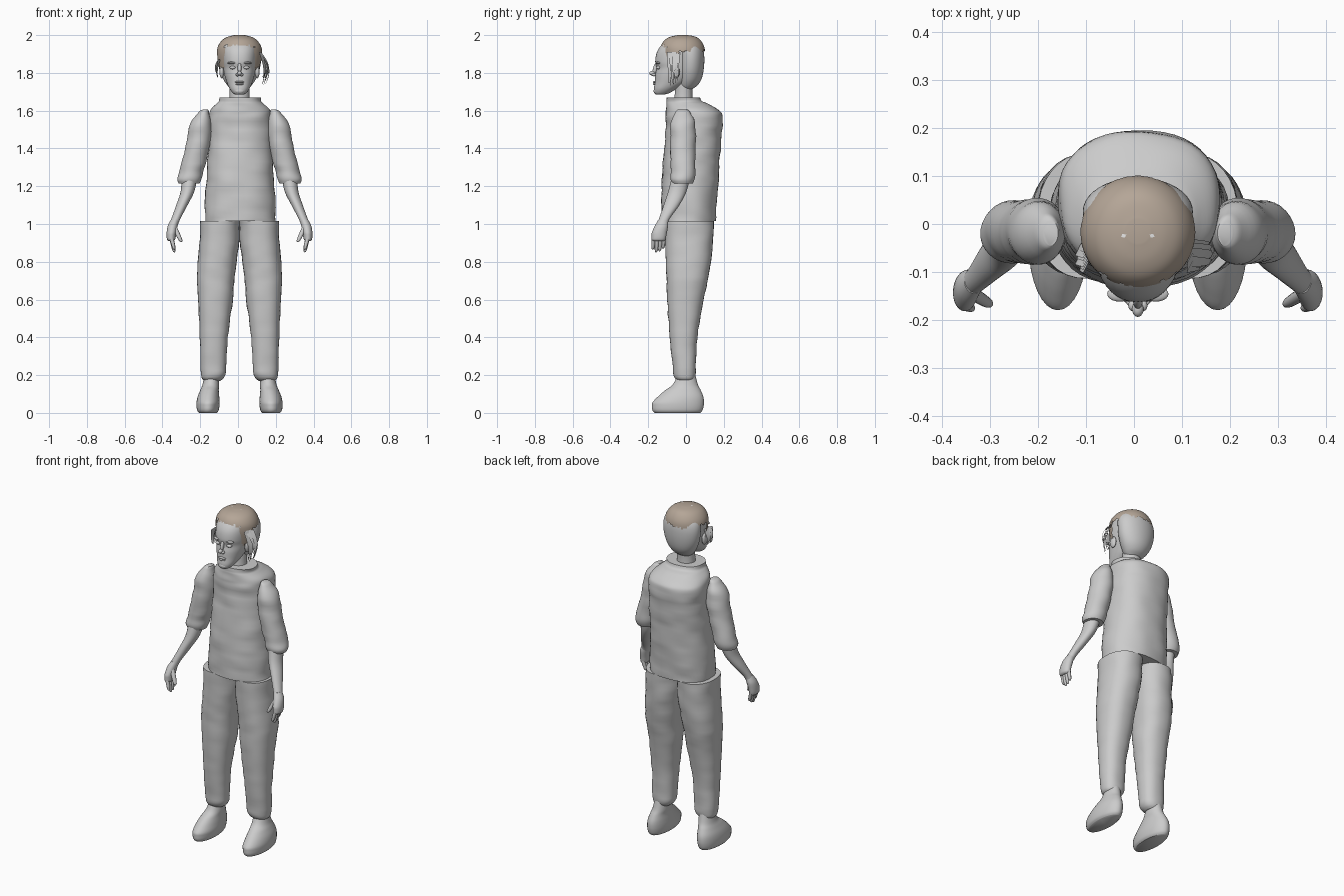
import bpy, bmesh, math, random
from mathutils import Vector, Matrix, noise

random.seed(4)
if "Cube" in bpy.data.objects:
    bpy.data.objects.remove(bpy.data.objects["Cube"], do_unlink=True)

MID = 0.008  # slight sideways offset of the body axis


def material(name, r, g, b):
    m = bpy.data.materials.new(name)
    m.use_nodes = True
    m.diffuse_color = (r, g, b, 1)
    m.node_tree.nodes["Principled BSDF"].inputs["Base Color"].default_value = (r, g, b, 1)
    return m


grey = material("plain grey", 0.6, 0.6, 0.6)
tan = material("hair tan", 0.46, 0.38, 0.31)
pale = material("pale grey", 0.75, 0.75, 0.75)


def finish(name, bm, mat, angle=50):
    bmesh.ops.recalc_face_normals(bm, faces=bm.faces)
    mesh = bpy.data.meshes.new(name)
    bm.to_mesh(mesh)
    bm.free()
    obj = bpy.data.objects.new(name, mesh)
    bpy.context.collection.objects.link(obj)
    mesh.materials.append(mat)
    bpy.ops.object.select_all(action="DESELECT")
    obj.select_set(True)
    bpy.context.view_layer.objects.active = obj
    bpy.ops.object.shade_smooth_by_angle(angle=math.radians(angle))
    return obj


def refine(rings, steps):
    """Smooth curve through the rings, never overshooting them."""
    out = []
    last = len(rings) - 1
    for i in range(last):
        a, b, c, d = (rings[min(max(k, 0), last)] for k in (i - 1, i, i + 1, i + 2))
        for j in range(steps):
            t = j / steps
            row = []
            for p, q, r, s in zip(a, b, c, d):
                v = q + t * ((r - p) + t * ((2*p - 5*q + 4*r - s) + t * (3*(q - r) + s - p))) / 2
                row.append(min(max(v, min(q, r)), max(q, r)))
            out.append(row)
    return out + [rings[-1]]


def loft_mesh(rings, side=1, n=32, power=2, steps=5, wrinkle=0):
    """Rings are (height, x low, x high, y low, y high)."""
    bm = bmesh.new()
    loops = []
    for z, x0, x1, y0, y1 in refine(rings, steps):
        loop = []
        for k in range(n):
            a = math.tau * k / n
            c, s = math.cos(a), math.sin(a)
            c = math.copysign(abs(c) ** (2 / power), c)
            s = math.copysign(abs(s) ** (2 / power), s)
            x, y = (x0 + x1 + (x1 - x0) * c) / 2, (y0 + y1 + (y1 - y0) * s) / 2
            if wrinkle:
                f = wrinkle * noise.noise(Vector((x * 9, y * 9, z * 22)))
                x, y = x + f * c, y + f * s
            loop.append(bm.verts.new((MID + side * x, y, z)))
        loops.append(loop)
    for lo, hi in zip(loops, loops[1:]):
        for k in range(n):
            bm.faces.new((lo[k], lo[k - 1], hi[k - 1], hi[k]))
    bm.faces.new(loops[0])
    bm.faces.new(loops[-1])
    return bm


def loft(name, rings, **kw):
    return finish(name, loft_mesh(rings, **kw), grey)


def blob(name, centre, size, tilt=0):
    bm = bmesh.new()
    bmesh.ops.create_uvsphere(bm, u_segments=20, v_segments=12, radius=1)
    m = (Matrix.Translation(Vector(centre) + Vector((MID, 0, 0)))
         @ Matrix.Rotation(tilt, 4, "X") @ Matrix.Diagonal((*size, 1)))
    bmesh.ops.transform(bm, matrix=m, verts=bm.verts)
    return finish(name, bm, grey)


def finger(name, top, end, r, side):
    """Tapered digit with a rounded tip."""
    rings = []
    for t, w in ((0, 1), (0.4, 1), (0.8, 0.85), (0.95, 0.6), (1, 0.15)):
        p = Vector(top).lerp(Vector(end), t)
        rings.append((p.z, p.x - r * w, p.x + r * w, p.y - r * w, p.y + r * w))
    loft(name, rings, side=side, n=12, steps=2)


# Shirt body with rounded shoulders and a short collar
loft("shirt", [
    (1.015, -.185, .19, -.13, .155), (1.15, -.18, .187, -.13, .165),
    (1.3, -.17, .178, -.125, .177), (1.45, -.165, .172, -.11, .188),
    (1.56, -.165, .172, -.108, .195), (1.6, -.155, .163, -.107, .175),
    (1.635, -.125, .13, -.103, .12), (1.65, -.11, .117, -.1, .085),
    (1.67, -.105, .115, -.1, .075)], n=48, power=2.3, wrinkle=.007)

# Limbs, built once for each side
for side, label in ((1, "left"), (-1, "right")):
    loft(label + "_trouser_leg", [
        (1.015, -.002, .208, -.115, .145), (.9, .002, .212, -.11, .143),
        (.75, .022, .225, -.105, .125), (.6, .035, .22, -.1, .093),
        (.4, .06, .21, -.085, .06), (.24, .072, .206, -.07, .054),
        (.19, .08, .2, -.06, .048), (.17, .1, .185, -.04, .035)],
        side=side, power=2.3, wrinkle=.005)
    loft(label + "_foot", [
        (0, .12, .215, -.165, .075), (.015, .11, .225, -.178, .088),
        (.05, .105, .228, -.18, .095), (.085, .107, .222, -.15, .092),
        (.12, .11, .208, -.11, .078), (.15, .108, .196, -.07, .063),
        (.2, .11, .186, -.045, .05)], side=side)
    loft(label + "_sleeve", [
        (1.605, .168, .195, -.045, .005), (1.59, .162, .218, -.057, .022),
        (1.53, .15, .262, -.08, .048), (1.42, .157, .283, -.083, .052),
        (1.3, .185, .315, -.08, .052), (1.24, .2, .328, -.082, .042),
        (1.215, .21, .322, -.075, .032)], side=side, wrinkle=.006)
    loft(label + "_forearm", [
        (1.25, .222, .305, -.075, .022), (1.17, .24, .312, -.095, .002),
        (1.1, .275, .335, -.118, -.035), (1.03, .312, .36, -.142, -.085),
        (.99, .328, .375, -.155, -.1)], side=side, n=24)
    loft(label + "_palm", [
        (1.025, .32, .362, -.145, -.095), (.99, .328, .38, -.165, -.095),
        (.95, .335, .386, -.182, -.102), (.92, .34, .384, -.182, -.108),
        (.91, .35, .376, -.172, -.116)], side=side, n=24)
    for i, length in enumerate((.06, .075, .07, .055)):
        y = -.17 + i * .018
        finger(f"{label}_finger_{i + 1}", (.363, y, .935),
               (.345, y - .006, .925 - length), .0105, side)
    finger(label + "_thumb", (.345, -.145, .985), (.308, -.168, .905), .013, side)
    blob(label + "_ear", (side * .094, -.055, 1.805), (.012, .022, .034))
    blob(label + "_eye", (side * .036, -.146, 1.828), (.017, .014, .009))
    blob(label + "_brow", (side * .038, -.146, 1.853), (.026, .016, .007))
    blob(label + "_nostril", (side * .011, -.17, 1.79), (.009, .012, .008))

# Neck, face and back of the skull
loft("neck", [(1.6, -.06, .06, -.075, .045), (1.68, -.052, .052, -.06, .035),
              (1.78, -.055, .055, -.055, .04)])
loft("face", [
    (1.685, -.02, .02, -.155, -.12), (1.692, -.034, .034, -.167, -.09),
    (1.715, -.052, .052, -.17, -.05), (1.75, -.068, .068, -.165, .01),
    (1.79, -.08, .08, -.162, .05), (1.825, -.086, .086, -.156, .07),
    (1.86, -.09, .09, -.163, .08), (1.91, -.092, .092, -.154, .08),
    (1.95, -.085, .085, -.128, .07), (1.98, -.06, .06, -.09, .05)], n=40, power=2.2)
loft("skull_back", [
    (1.715, -.045, .045, -.03, .035), (1.735, -.065, .065, -.04, .062),
    (1.77, -.088, .088, -.043, .083), (1.82, -.107, .107, -.045, .094),
    (1.88, -.115, .115, -.045, .097), (1.93, -.108, .108, -.05, .09),
    (1.97, -.08, .08, -.05, .068), (1.985, -.05, .05, -.03, .045)], n=40)
blob("nose_bridge", (0, -.161, 1.825), (.01, .013, .034), -.3)
blob("nose_tip", (0, -.178, 1.798), (.012, .016, .012))
blob("upper_lip", (0, -.162, 1.752), (.025, .013, .006))
blob("lower_lip", (0, -.161, 1.741), (.021, .013, .007))
blob("chin", (0, -.158, 1.704), (.026, .014, .016))

# Hair cap, trimmed along a ragged hairline that opens around the face
hair = loft_mesh([
    (1.8, -.104, .104, -.12, .09), (1.86, -.116, .116, -.13, .1),
    (1.91, -.12, .12, -.135, .101), (1.945, -.112, .112, -.132, .094),
    (1.975, -.09, .09, -.112, .075), (1.992, -.06, .06, -.08, .05),
    (2, -.025, .025, -.04, .01)], n=72, steps=6)


def hairline(x, y):
    if y < -.04 and abs(x - MID) > .078:
        base = 1.82
    elif y < -.04:
        base = 1.94
    else:
        base = 1.915
    return base + .02 * noise.noise(Vector((x * 60, y * 60, 0)))


doomed = [f for f in hair.faces
          if f.calc_center_median().z < hairline(*f.calc_center_median().xy)]
bmesh.ops.delete(hair, geom=doomed, context="FACES")
finish("hair_cap", hair, tan)

# Small bare arc at the crown
bm = bmesh.new()
rows = []
for i in range(13):
    a = math.pi * (0.08 + 0.84 * i / 12)
    rows.append([bm.verts.new((MID + r * math.cos(a), -.035 + r * math.sin(a) * .9, z))
                 for r, z in ((.028, 2.0), (.036, 1.9985))])
for p, q in zip(rows, rows[1:]):
    bm.faces.new((p[0], p[1], q[1], q[0]))
finish("crown_arc", bm, pale)


# Loose curved locks beside the face
def locks(name, side, count, top, bottom, flare):
    bm = bmesh.new()
    for i in range(count):
        y = -.09 + .05 * i / count
        low = bottom + random.uniform(0, .05)
        spread = flare * random.uniform(.4, 1)
        previous = None
        for j in range(8):
            t = j / 7
            x = MID + side * (.108 + spread * math.sin(t * 2.5))
            z, w = top + (low - top) * t, .011 * (1 - t) + .001
            pair = [bm.verts.new((x - w / 2, y - w, z)), bm.verts.new((x + w / 2, y + w, z))]
            if previous:
                bm.faces.new((previous[0], previous[1], pair[1], pair[0]))
            previous = pair
    finish(name, bm, grey)


locks("left_locks", 1, 14, 1.91, 1.73, .05)
locks("right_locks", -1, 8, 1.87, 1.75, .022)
